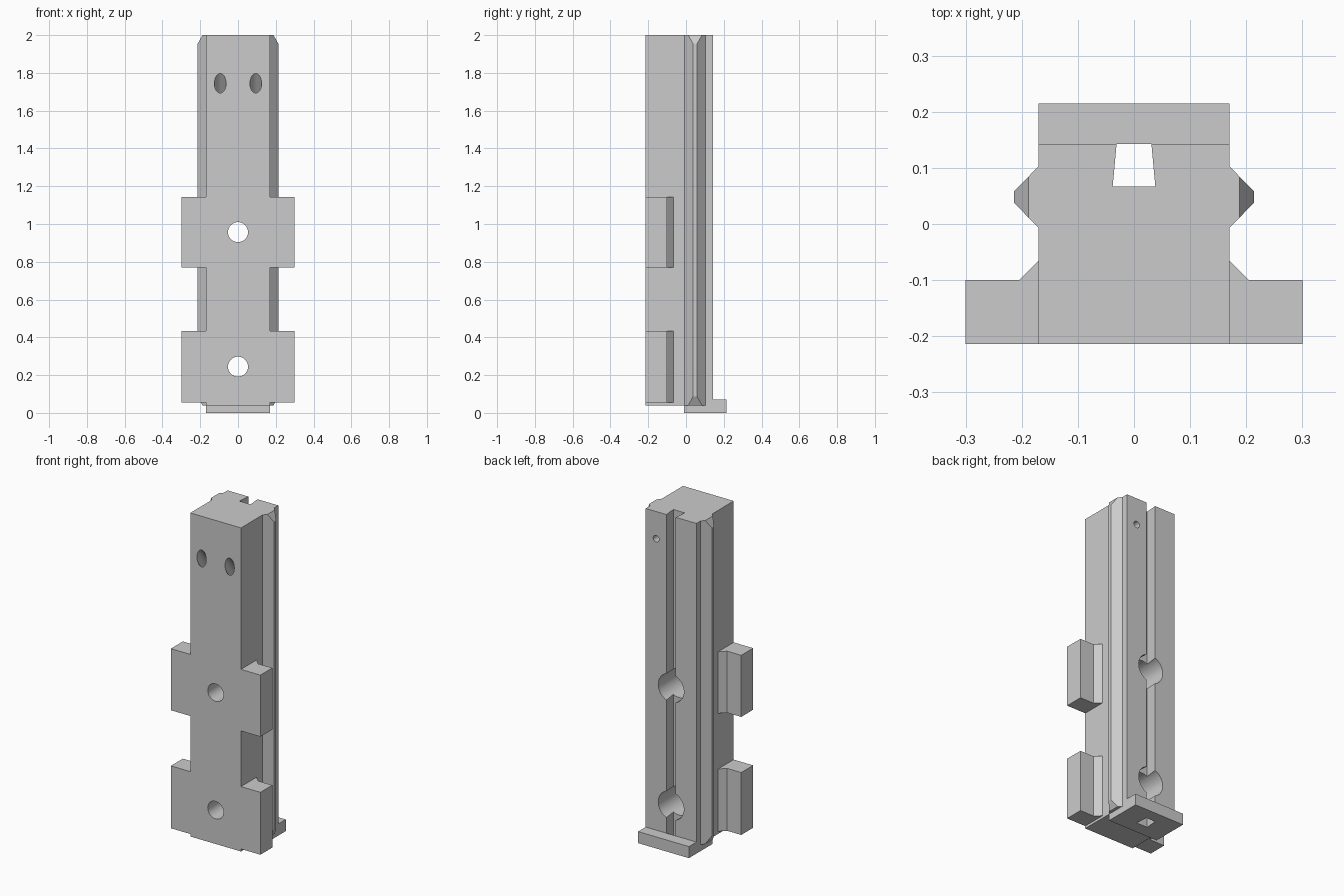
import bpy, bmesh, math
from mathutils import Vector, Matrix

cube = bpy.data.objects.get("Cube")
if cube:
    bpy.data.objects.remove(cube, do_unlink=True)

grey = bpy.data.materials.new("plain grey")
grey.use_nodes = True
grey.diffuse_color = (0.6, 0.6, 0.6, 1)
grey.node_tree.nodes["Principled BSDF"].inputs["Base Color"].default_value = (0.6, 0.6, 0.6, 1)

BOTTOM, TOP = 0.04, 2.0
HALF, FRONT, BACK = 0.17, -0.214, 0.143
GROOVE_FLOOR = 0.067


def finish(bm, name):
    bmesh.ops.recalc_face_normals(bm, faces=bm.faces)
    mesh = bpy.data.meshes.new(name)
    bm.to_mesh(mesh)
    bm.free()
    mesh.materials.append(grey)
    obj = bpy.data.objects.new(name, mesh)
    bpy.context.collection.objects.link(obj)
    return obj


def prism(points, z0, z1):
    """Extrude an x, y outline from z0 to z1."""
    bm = bmesh.new()
    face = bm.faces.new([bm.verts.new((x, y, z0)) for x, y in points])
    new = bmesh.ops.extrude_face_region(bm, geom=[face])["geom"]
    bmesh.ops.translate(bm, vec=(0, 0, z1 - z0),
                        verts=[v for v in new if isinstance(v, bmesh.types.BMVert)])
    return bm


def drill(name, start, end, radius):
    """Cylinder cutter between two points."""
    a, b = Vector(start), Vector(end)
    axis = b - a
    bm = bmesh.new()
    turn = axis.to_track_quat('Z', 'Y').to_matrix().to_4x4()
    bmesh.ops.create_cone(bm, cap_ends=True, segments=40, radius1=radius, radius2=radius,
                          depth=axis.length, matrix=Matrix.Translation((a + b) / 2) @ turn)
    return finish(bm, name)


def combine(target, tool, operation):
    mod = target.modifiers.new(tool.name, 'BOOLEAN')
    mod.operation, mod.solver, mod.object = operation, 'EXACT', tool
    bpy.ops.object.select_all(action='DESELECT')
    bpy.context.view_layer.objects.active = target
    target.select_set(True)
    bpy.ops.object.modifier_apply(modifier=mod.name)
    bpy.data.objects.remove(tool, do_unlink=True)


# Column: side ridges and a dovetail groove in the back
half = [(HALF, FRONT), (HALF, -0.007), (0.214, 0.038), (0.214, 0.058),
        (HALF, 0.103), (HALF, BACK), (0.031, BACK), (0.038, GROOVE_FLOOR)]
bm = prism(half + [(-x, y) for x, y in reversed(half)], BOTTOM, TOP)

# Slanted ends on the ridges
for sx in (1, -1):
    for sz, z in ((1, TOP), (-1, BOTTOM)):
        cut = bmesh.ops.bisect_plane(bm, geom=bm.verts[:] + bm.edges[:] + bm.faces[:],
                                     plane_co=(sx * 0.188, 0, z),
                                     plane_no=(sx * 0.045, 0, sz * 0.025), clear_outer=True)
        edges = [e for e in cut["geom_cut"] if isinstance(e, bmesh.types.BMEdge)]
        bmesh.ops.contextual_create(bm, geom=edges)
column = finish(bm, "column")

# Two pairs of mounting tabs with a sloped inner corner
for z0, z1 in ((0.055, 0.433), (0.77, 1.143)):
    for s in (1, -1):
        outline = [(0.1, FRONT), (0.3, FRONT), (0.3, -0.1), (0.205, -0.1),
                   (HALF, -0.065), (0.1, -0.065)]
        tab = finish(prism([(s * x, y) for x, y in outline], z0, z1), "tab")
        combine(column, tab, 'UNION')

# Screw holes, wider from the back
for z in (0.245, 0.957):
    combine(column, drill("screw_hole", (0, -0.4, z), (0, 0.3, z), 0.053), 'DIFFERENCE')
    combine(column, drill("screw_head", (0, -0.09, z), (0, 0.3, z), 0.086), 'DIFFERENCE')

# Slanted blind holes near the top, and a small pin hole behind
for x in (-0.094, 0.094):
    slant = Vector((0, 0.6, -0.8))
    mouth = Vector((x, FRONT, 1.745))
    combine(column, drill("slanted_hole", mouth - slant * 0.2, mouth + slant * 0.2, 0.031),
            'DIFFERENCE')
combine(column, drill("pin_hole", (0.1, 0.05, 1.835), (0.1, 0.3, 1.835), 0.02), 'DIFFERENCE')

# Foot: a thin sole with a raised lip behind the column
foot = finish(prism([(-HALF, -0.01), (HALF, -0.01), (HALF, BACK), (HALF, 0.215),
                     (-HALF, 0.215), (-HALF, BACK)], 0, BOTTOM), "foot")
lip = finish(prism([(-HALF, BACK), (HALF, BACK), (HALF, 0.215), (-HALF, 0.215)],
                   0.02, 0.07), "lip")
combine(foot, lip, 'UNION')
slot = finish(prism([(-0.038, GROOVE_FLOOR), (0.038, GROOVE_FLOOR),
                     (0.031, BACK), (-0.031, BACK)], -0.1, 0.1), "slot")
combine(foot, slot, 'DIFFERENCE')

for obj in (column, foot):
    bpy.ops.object.select_all(action='DESELECT')
    bpy.context.view_layer.objects.active = obj
    obj.select_set(True)
    bpy.ops.object.shade_smooth_by_angle(angle=math.radians(20))
